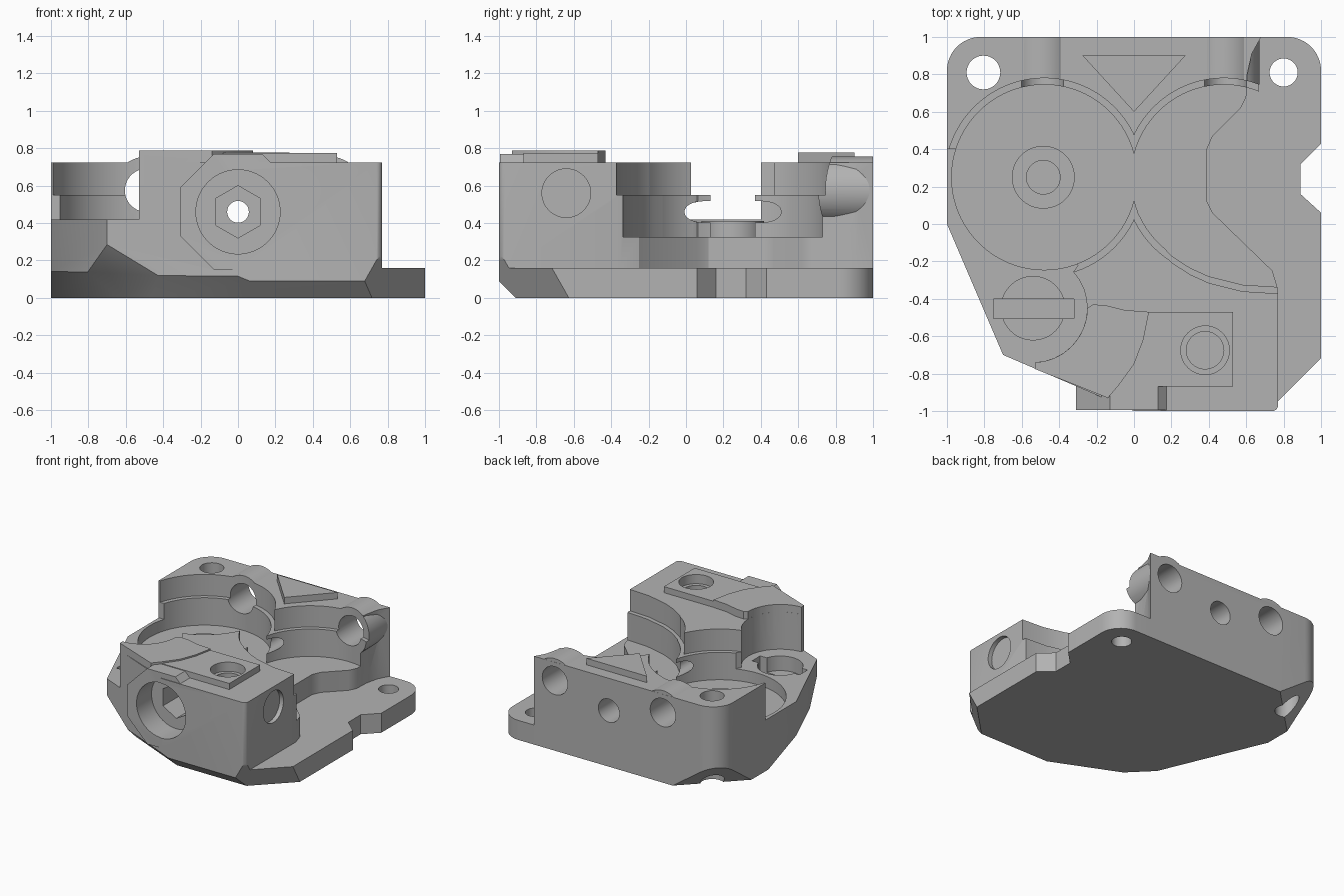
import bpy, bmesh, math
from mathutils import Vector, Matrix

cube = bpy.data.objects.get("Cube")
if cube:
    bpy.data.objects.remove(cube, do_unlink=True)

grey = bpy.data.materials.new("plain grey")
grey.use_nodes = True
COLOUR = (0.45, 0.45, 0.45, 1)
grey.diffuse_color = COLOUR
grey.node_tree.nodes["Principled BSDF"].inputs["Base Color"].default_value = COLOUR


def make(name, bm):
    bmesh.ops.recalc_face_normals(bm, faces=bm.faces)
    mesh = bpy.data.meshes.new(name)
    bm.to_mesh(mesh)
    bm.free()
    mesh.materials.append(grey)
    ob = bpy.data.objects.new(name, mesh)
    bpy.context.collection.objects.link(ob)
    return ob


def prism(name, pts, z0, z1, planes=()):
    """Upright prism, with sloping cuts along its underside."""
    bm = bmesh.new()
    face = bm.faces.new([bm.verts.new((x, y, z0)) for x, y in pts])
    new = bmesh.ops.extrude_face_region(bm, geom=[face])["geom"]
    bmesh.ops.translate(bm, verts=[v for v in new if isinstance(v, bmesh.types.BMVert)],
                        vec=(0, 0, z1 - z0))
    bmesh.ops.recalc_face_normals(bm, faces=bm.faces)
    for angle, offset, slope in planes:
        d = Vector((math.cos(math.radians(angle)), math.sin(math.radians(angle)), 0))
        bmesh.ops.bisect_plane(bm, geom=bm.verts[:] + bm.edges[:] + bm.faces[:], dist=1e-5,
                               plane_co=d * offset, plane_no=d * slope - Vector((0, 0, 1)),
                               clear_outer=True)
        bmesh.ops.holes_fill(bm, edges=[e for e in bm.edges if e.is_boundary], sides=0)
    return make(name, bm)


def rod(name, axis, centre, r, a, b, sides=64, r2=None, turn=0):
    """Cylinder from a to b along an axis, centred on the two other coordinates."""
    bm = bmesh.new()
    bmesh.ops.create_cone(bm, cap_ends=True, segments=sides, radius1=r,
                          radius2=r if r2 is None else r2, depth=b - a)
    bm.transform(Matrix.Rotation(math.radians(turn), 4, "Z"))
    mid, (p, q) = (a + b) / 2, centre
    if axis == "Z":
        m = Matrix.Translation((p, q, mid))
    elif axis == "Y":
        m = Matrix.Translation((p, mid, q)) @ Matrix.Rotation(-math.pi / 2, 4, "X")
    else:
        m = Matrix.Translation((mid, p, q)) @ Matrix.Rotation(math.pi / 2, 4, "Y")
    bm.transform(m)
    return make(name, bm)


def combine(target, other, operation):
    mod = target.modifiers.new("join", "BOOLEAN")
    mod.operation, mod.solver, mod.object = operation, "EXACT", other
    bpy.ops.object.select_all(action="DESELECT")
    bpy.context.view_layer.objects.active = target
    target.select_set(True)
    bpy.ops.object.modifier_apply(modifier=mod.name)
    bpy.data.objects.remove(other, do_unlink=True)


def arc(cx, cy, r, a0, a1, n=12):
    angles = [math.radians(a0 + (a1 - a0) * i / n) for i in range(n + 1)]
    return [(cx + r * math.cos(a), cy + r * math.sin(a)) for a in angles]


# Main block with sloping underside corners
slopes = [(203, 0.78, 1), (225, 0.80, 1.5), (246.3, 0.80, 1), (270, 0.91, 1),
          (315, 1.15, 2.5), (135, 1.117, 1)]
outline = [(-1, 0), (-0.7, -0.7), (0, -1)] + arc(0.74, -0.97, 0.03, -90, 0, 4) + [
    (0.77, -0.35), (0.74, -0.25), (0.42, 0.06), (0.39, 0.12), (0.39, 0.40),
    (0.42, 0.47), (0.57, 0.62), (0.60, 0.68), (0.605, 0.8), (0.63, 0.91), (0.68, 1)]
outline += arc(-0.82, 0.82, 0.18, 90, 180)
housing = prism("housing", outline, 0, 0.725, slopes)

# Mounting flange with a side notch
flange = [(0.2, -0.96), (1, -0.96), (1, 0.06), (0.89, 0.16), (0.89, 0.32), (1, 0.43)]
flange += arc(0.82, 0.82, 0.18, 0, 90) + [(0.2, 1)]
combine(housing, prism("flange", flange, 0, 0.16, slopes), "UNION")

# Front inlet collar and rear bolt bosses
collar = rod("collar", "Y", (0, 0.46), 0.335, -0.995, -0.7, 8, turn=22.5)
combine(housing, collar, "UNION")
for x in (-0.49, 0.49):
    combine(housing, rod("boss", "Y", (x, 0.575), 0.18, 0.70, 0.999), "UNION")

# Raised pads on top
slot_arc = arc(-0.54, -0.45, 0.29, 0, -88)
pad = slot_arc + [(-0.53, -0.775), (-0.14, -0.93), (-0.08, -0.86), (0, -0.75),
                  (0.05, -0.62), (0.08, -0.47), (-0.05, -0.46), (-0.15, -0.435), (-0.22, -0.43)]
combine(housing, prism("curved_pad", pad, 0.6, 0.787), "UNION")
plate = [(-0.08, -0.87), (0.53, -0.87), (0.53, -0.47), (0, -0.47)]
combine(housing, prism("flat_pad", plate, 0.6, 0.775), "UNION")
triangle = [(-0.275, 0.9), (0, 0.6), (0.275, 0.9)]
combine(housing, prism("triangle_pad", triangle, 0.6, 0.778), "UNION")

# Stepped twin gear pockets
front_curve = [(0.02, 0.06), (0.08, -0.04), (0.2, -0.17), (0.3, -0.235), (0.4, -0.28),
               (0.58, -0.325), (0.9, -0.345)]
for r, floor in ((0.495, 0.325), (0.53, 0.55)):
    shift = 0.495 - r
    for x in (-0.48, 0.48):
        combine(housing, rod("pocket", "Z", (x, 0.25), r, floor, 1, 96), "DIFFERENCE")
    side = [(x, y + shift) for x, y in front_curve] + [(0.9, 0.5), (0.15, 0.4)]
    combine(housing, prism("side_pocket", side, floor, 1), "DIFFERENCE")

# Low shelf at the left front
shelf = [(-1.1, 0.4), (-0.6, 0.4), (-0.3, -0.22)] + arc(-0.54, -0.45, 0.29, 42, -88)
shelf += [(-0.53, -1.1), (-1.1, -1.1)]
combine(housing, prism("shelf", shelf, 0.42, 1), "DIFFERENCE")

# Bearing hub in the pocket
combine(housing, rod("hub", "Z", (-0.485, 0.25), 0.168, 0.25, 0.41), "UNION")

# Keyed recess, then every bore: axis, centre, radius, start, end, sides
key = [(-0.75, -0.505), (-0.32, -0.505), (-0.32, -0.4), (-0.75, -0.4)]
combine(housing, prism("key_slot", key, 0.27, 0.6), "DIFFERENCE")
bores = [
    ("Z", (-0.54, -0.45), 0.17, 0.30, 0.6, 48),
    ("Z", (-0.485, 0.25), 0.09, 0.30, 0.6, 48),
    ("Z", (-0.805, 0.81), 0.09, -0.1, 1, 48),
    ("Z", (0.8, 0.81), 0.075, -0.1, 1, 48),
    ("Z", (0.38, -0.675), 0.10, 0.35, 1, 48),
    ("Z", (0.38, -0.675), 0.13, 0.70, 1, 48),
    ("X", (-0.64, 0.56), 0.105, 0.3, 1, 48),
    ("X", (-0.64, 0.56), 0.13, 0.735, 1, 48),
    ("Y", (0, 0.46), 0.225, -1.2, -0.8, 64),
    ("Y", (0, 0.46), 0.14, -0.9, -0.6, 6),
    ("Y", (0, 0.46), 0.058, -0.9, 1.2, 32),
    ("Y", (0, 0.46), 0.095, 0.78, 1.2, 48),
    ("Y", (-0.49, 0.575), 0.115, 0.5, 1.2, 48),
    ("Y", (0.49, 0.575), 0.115, 0.5, 1.2, 48),
]
for axis, centre, r, a, b, sides in bores:
    combine(housing, rod("bore", axis, centre, r, a, b, sides), "DIFFERENCE")

# Rounded surfaces with crisp edges
bpy.ops.object.select_all(action="DESELECT")
housing.select_set(True)
bpy.context.view_layer.objects.active = housing
bpy.ops.object.shade_smooth_by_angle(angle=math.radians(25))
